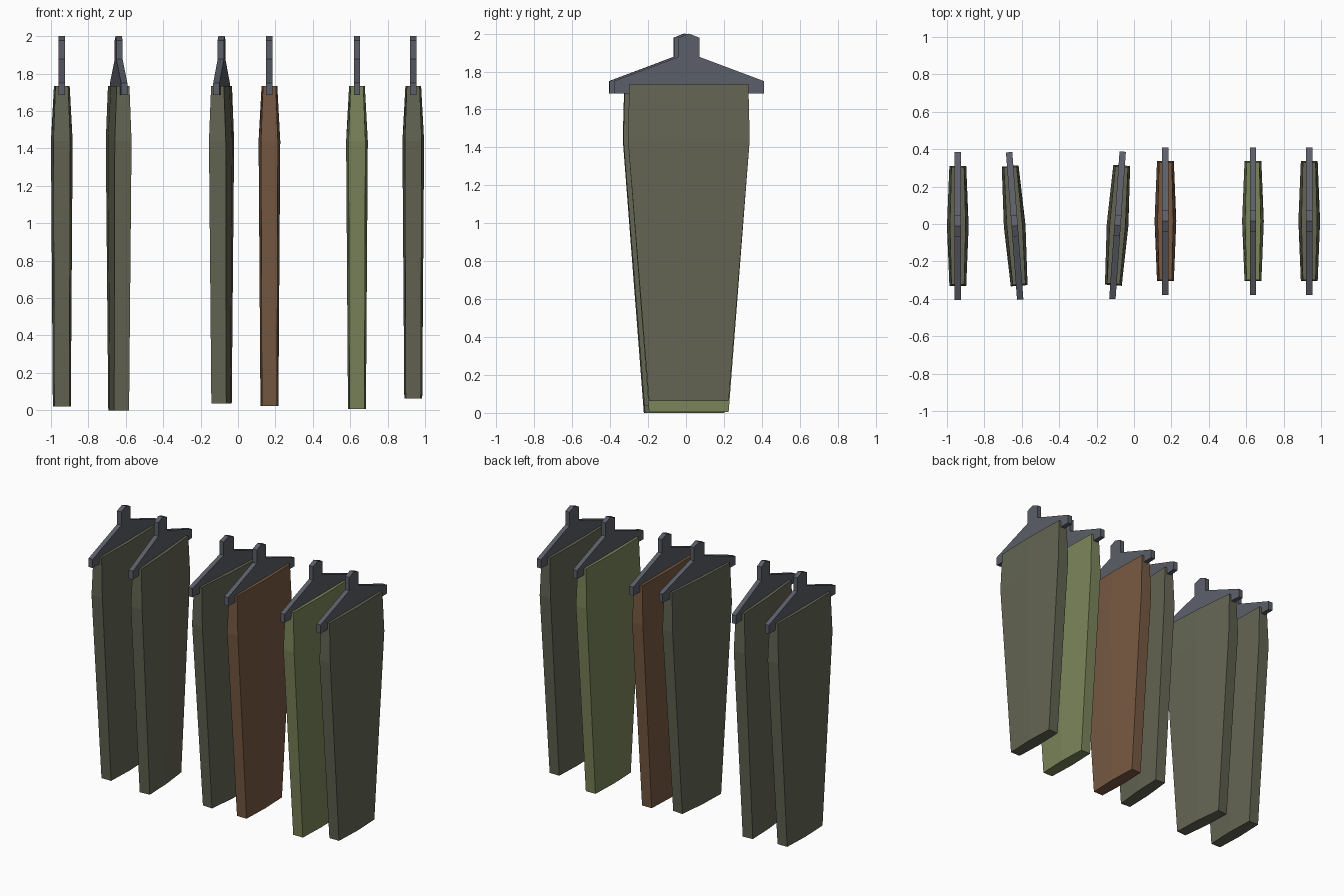
import bpy, bmesh, math

if "Cube" in bpy.data.objects:
    bpy.data.objects.remove(bpy.data.objects["Cube"])


def material(name, rgb):
    m = bpy.data.materials.new(name)
    m.diffuse_color = (*rgb, 1)
    m.use_nodes = True
    m.node_tree.nodes["Principled BSDF"].inputs["Base Color"].default_value = m.diffuse_color
    return m


OLIVE = material("dark olive", (0.125, 0.129, 0.085))
GREEN = material("light olive", (0.197, 0.232, 0.102))
BROWN = material("brown", (0.186, 0.100, 0.055))
SLATE = material("slate grey", (0.105, 0.113, 0.138))


def finish(bm, name, mat, x, y, turn):
    bmesh.ops.recalc_face_normals(bm, faces=bm.faces)
    me = bpy.data.meshes.new(name)
    bm.to_mesh(me)
    bm.free()
    me.materials.append(mat)
    ob = bpy.data.objects.new(name, me)
    ob.location = (x, y, 0)
    ob.rotation_euler.z = math.radians(turn)
    bpy.context.collection.objects.link(ob)


def garment(name, mat, x, y, turn, bottom):
    # lofted six-sided sections: height, half depth, half width at ends, half width at middle
    bm = bmesh.new()
    rings = []
    for z, d, e, w in ((bottom, 0.21, 0.040, 0.048),
                       (1.44, 0.321, 0.045, 0.058),
                       (1.735, 0.314, 0.034, 0.042)):
        pts = ((-e, -d), (e, -d), (w, 0), (e, d), (-e, d), (-w, 0))
        rings.append([bm.verts.new((px, py, z)) for px, py in pts])
    for a, b in zip(rings, rings[1:]):
        for i in range(6):
            j = (i + 1) % 6
            bm.faces.new((a[i], a[j], b[j], b[i]))
    bm.faces.new(rings[0])
    bm.faces.new(rings[-1])
    finish(bm, name, mat, x, y, turn)


def hanger(name, x, y, turn):
    # flat profile with sloped shoulders and a pointed neck, extruded across x
    half = [(0.395, 1.685), (0.395, 1.75), (0.056, 1.877), (0.056, 1.978)]
    outline = half + [(0, 2.0)] + [(-py, pz) for py, pz in reversed(half)]
    bm = bmesh.new()
    face = bm.faces.new([bm.verts.new((-0.017, py, pz)) for py, pz in outline])
    ext = bmesh.ops.extrude_face_region(bm, geom=[face])
    moved = [g for g in ext["geom"] if isinstance(g, bmesh.types.BMVert)]
    bmesh.ops.translate(bm, verts=moved, vec=(0.034, 0, 0))
    finish(bm, name, SLATE, x, y, turn)


# the row of hanging garments: x, y, turn, hem height, colour
row = [(-0.942, -0.010, 0, 0.02, OLIVE),
       (-0.638, -0.010, 4.3, 0.0, OLIVE),
       (-0.088, -0.007, -4.0, 0.037, OLIVE),
       (0.168, 0.015, 0, 0.023, BROWN),
       (0.636, 0.015, 0, 0.006, GREEN),
       (0.937, 0.015, 0, 0.062, OLIVE)]
for n, (x, y, turn, hem, mat) in enumerate(row, 1):
    garment(f"garment_{n}", mat, x, y, turn, hem)
    hanger(f"hanger_{n}", x, y, turn)
